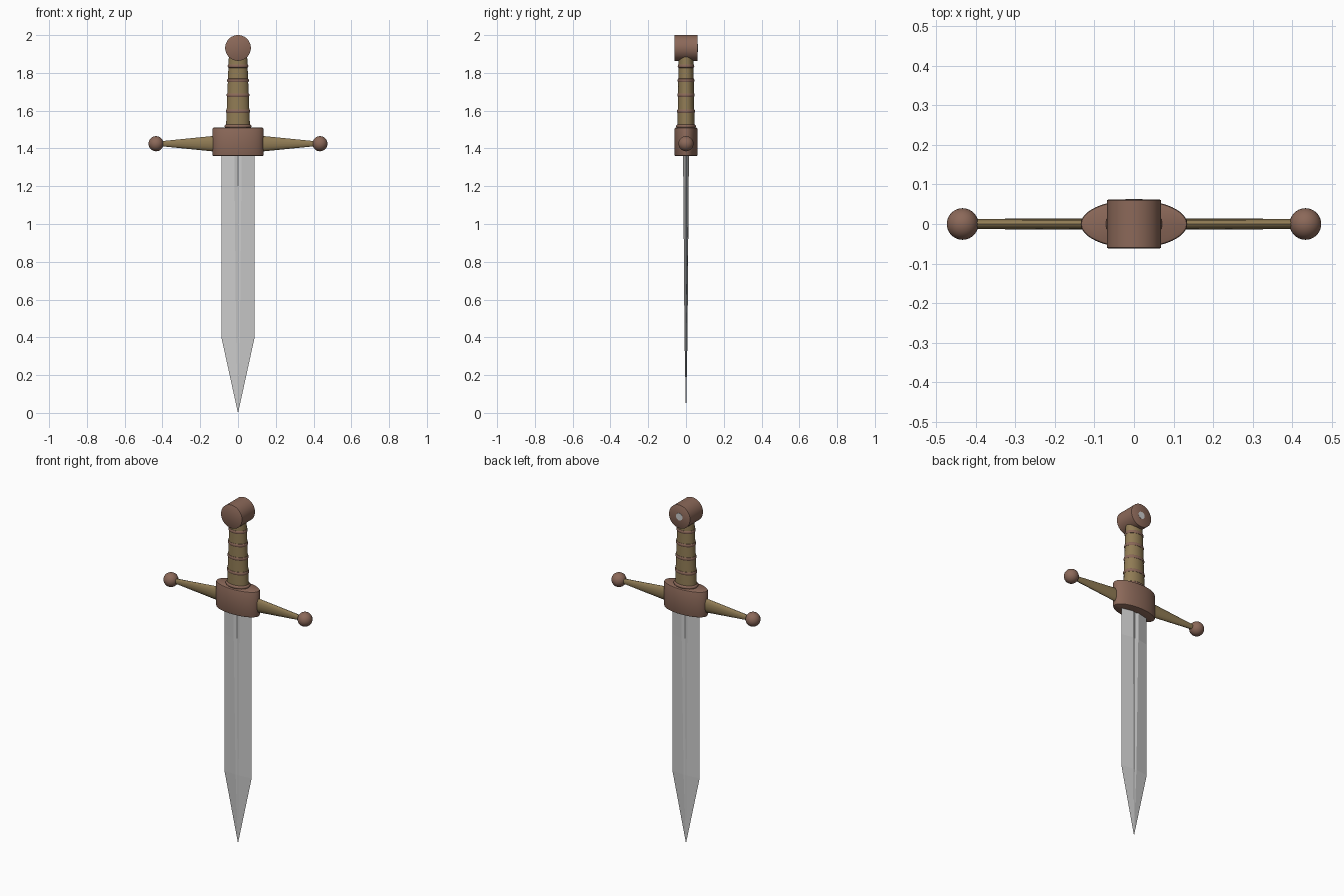
import bpy, bmesh, math

if "Cube" in bpy.data.objects:
    bpy.data.objects.remove(bpy.data.objects["Cube"])


def material(name, color):
    m = bpy.data.materials.new(name)
    m.diffuse_color = (*color, 1)
    m.use_nodes = True
    m.node_tree.nodes["Principled BSDF"].inputs["Base Color"].default_value = m.diffuse_color
    return m


BROWN = material("brown_leather", (0.26, 0.14, 0.10))
BRASS = material("dull_brass", (0.28, 0.20, 0.09))


def loft(name, rings, mat=None, smooth=True):
    """Skin a list of equal-length point rings and cap both ends."""
    bm = bmesh.new()
    vs = [[bm.verts.new(p) for p in ring] for ring in rings]
    n = len(vs[0])
    for a, b in zip(vs, vs[1:]):
        for i in range(n):
            j = (i + 1) % n
            bm.faces.new((a[i], a[j], b[j], b[i]))
    bm.faces.new(vs[0])
    bm.faces.new(vs[-1])
    bmesh.ops.remove_doubles(bm, verts=bm.verts, dist=1e-6)
    bmesh.ops.recalc_face_normals(bm, faces=bm.faces)
    me = bpy.data.meshes.new(name)
    bm.to_mesh(me)
    bm.free()
    ob = bpy.data.objects.new(name, me)
    bpy.context.collection.objects.link(ob)
    if mat:
        me.materials.append(mat)
    if smooth:
        bpy.ops.object.select_all(action='DESELECT')
        ob.select_set(True)
        bpy.context.view_layer.objects.active = ob
        bpy.ops.object.shade_smooth_by_angle(angle=math.radians(35))
    return ob


def ellipse(axis, pos, r1, r2, z=0, n=32):
    """Ellipse around the given axis: r1 is the x (or z) radius, r2 the other."""
    out = []
    for i in range(n):
        c, s = math.cos(2 * math.pi * i / n), math.sin(2 * math.pi * i / n)
        if axis == 'z':
            out.append((r1 * c, r2 * s, pos))
        elif axis == 'y':
            out.append((r1 * c, pos, z + r2 * s))
        else:
            out.append((pos, r2 * c, z + r1 * s))
    return out


# Blade: flattened diamond with a shallow central groove that fades to the tip
def blade_section(z, w, t, f, groove):
    return [(-w, 0, z), (-f, -t, z), (0, -t * groove, z), (f, -t, z),
            (w, 0, z), (f, t, z), (0, t * groove, z), (-f, t, z)]


loft("blade", [blade_section(0.0, 0.0005, 0.0003, 0.0002, 1),
               blade_section(0.40, 0.088, 0.008, 0.010, 0.8),
               blade_section(1.20, 0.088, 0.014, 0.018, 0.6),
               blade_section(1.38, 0.088, 0.016, 0.020, 0.6)], smooth=False)

# Oval guard block with softened rims
loft("guard_block", [ellipse('z', z, 0.135 - d, 0.061 - d, n=48) for z, d in
                     ((1.36, 0.006), (1.362, 0.002), (1.367, 0),
                      (1.503, 0), (1.508, 0.002), (1.51, 0.006))], BROWN)

# Tapered cross arms ending in balls
for side, s in (("left", -1), ("right", 1)):
    loft(f"guard_arm_{side}", [ellipse('x', s * 0.10, 0.044, 0.014, 1.425, 16),
                               ellipse('x', s * 0.42, 0.012, 0.013, 1.425, 16)], BRASS)
    bpy.ops.mesh.primitive_uv_sphere_add(segments=32, ring_count=16, radius=0.04,
                                         location=(s * 0.434, 0, 1.425))
    ball = bpy.context.object
    ball.name = f"guard_ball_{side}"
    ball.data.materials.append(BROWN)
    bpy.ops.object.shade_smooth()


# Oval grip, narrowing upwards
def grip_radii(z):
    k = (z - 1.5) / 0.4
    return 0.064 - 0.016 * k, 0.045 - 0.006 * k


loft("grip", [ellipse('z', z, *grip_radii(z)) for z in (1.50, 1.90)], BRASS)

# Raised bands round the grip
for i, z in enumerate((1.518, 1.597, 1.682, 1.760, 1.836)):
    rx, ry = grip_radii(z)
    lift = 0.010 if i == 0 else 0.006
    profile = [(h, lift * math.sqrt(max(0, 1 - h * h)) - 0.002) for h in
               (-1, -0.87, -0.5, 0, 0.5, 0.87, 1)]
    loft(f"grip_band_{i + 1}", [ellipse('z', z + 0.010 * h, rx + d, ry + d)
                                for h, d in profile], BROWN)

# Drum pommel, axis front to back
loft("pommel", [ellipse('y', y, r, r, 1.932, 48) for y, r in
                ((-0.062, 0.065), (-0.060, 0.068), (0.060, 0.068), (0.062, 0.065))], BROWN)

# Bare metal rivet on the back of the pommel
loft("pommel_rivet", [ellipse('y', y, r, r, 1.932, 24) for y, r in
                      ((0.055, 0.021), (0.063, 0.021))])
